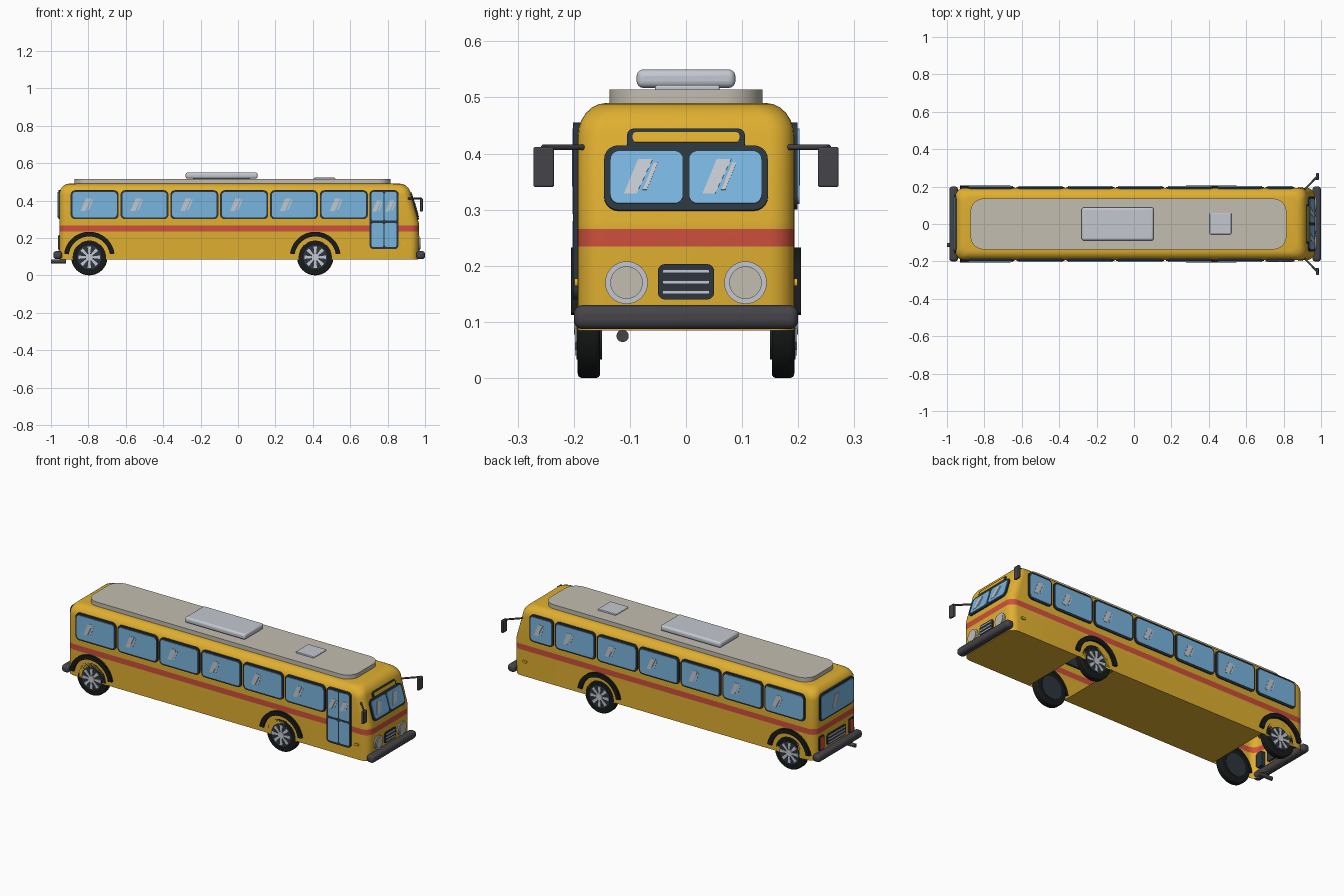
import bpy, bmesh, math
from mathutils import Vector

old = bpy.data.objects.get("Cube")
if old:
    bpy.data.objects.remove(old, do_unlink=True)


def material(name, *rgb):
    m = bpy.data.materials.new(name)
    m.use_nodes = True
    m.diffuse_color = (*rgb, 1)
    m.node_tree.nodes["Principled BSDF"].inputs["Base Color"].default_value = (*rgb, 1)
    return m


YELLOW = material("body yellow", 0.74, 0.43, 0.03)
RED = material("stripe red", 0.62, 0.08, 0.045)
GLASS = material("window blue", 0.19, 0.46, 0.73)
TRIM = material("dark trim", 0.026, 0.036, 0.048)
RUBBER = material("tyre black", 0.009, 0.01, 0.01)
GREY = material("bumper grey", 0.06, 0.058, 0.068)
BEIGE = material("roof beige", 0.54, 0.51, 0.44)
SILVER = material("silver", 0.55, 0.58, 0.63)
AMBER = material("amber", 0.9, 0.5, 0.03)


def finish(name, bm, *mats, bevel=0, smooth=True):
    bmesh.ops.recalc_face_normals(bm, faces=bm.faces[:])
    me = bpy.data.meshes.new(name)
    bm.to_mesh(me)
    bm.free()
    ob = bpy.data.objects.new(name, me)
    bpy.context.collection.objects.link(ob)
    for m in mats:
        me.materials.append(m)
    if bevel:
        b = ob.modifiers.new("bevel", "BEVEL")
        b.width, b.segments, b.limit_method = bevel, 4, "ANGLE"
    bpy.ops.object.select_all(action="DESELECT")
    ob.select_set(True)
    bpy.context.view_layer.objects.active = ob
    if smooth:
        bpy.ops.object.shade_smooth_by_angle(angle=math.radians(35))
    return ob


def rrect(u0, u1, v0, v1, r, n=5):
    """Outline of a rounded rectangle."""
    pts = []
    corners = [(u1 - r, v1 - r), (u0 + r, v1 - r), (u0 + r, v0 + r), (u1 - r, v0 + r)]
    for q, (cu, cv) in enumerate(corners):
        for i in range(n + 1):
            a = (q + i / n) * math.pi / 2
            pts.append((cu + r * math.cos(a), cv + r * math.sin(a)))
    return pts


def plate(name, pts, plane, d0, d1, mat):
    """Extrude a 2D outline on a plane (origin, u, v) between two depths."""
    o, u, v = (Vector(p) for p in plane)
    n = u.cross(v).normalized()
    bm = bmesh.new()
    low, top = ([bm.verts.new(o + u * a + v * b + n * d) for a, b in pts] for d in (d0, d1))
    bm.faces.new(low)
    bm.faces.new(top)
    for i in range(len(pts)):
        j = (i + 1) % len(pts)
        bm.faces.new((low[i], low[j], top[j], top[i]))
    return finish(name, bm, mat)


def box(name, x0, x1, y0, y1, z0, z1, mat, bevel=0.004):
    bm = bmesh.new()
    bmesh.ops.create_cube(bm, size=1)
    for w in bm.verts:
        w.co = ((x0 + x1) / 2 + w.co.x * (x1 - x0), (y0 + y1) / 2 + w.co.y * (y1 - y0),
                (z0 + z1) / 2 + w.co.z * (z1 - z0))
    return finish(name, bm, mat, bevel=bevel)


def tube(name, a, b, r, mat, seg=32, bevel=0):
    a, b = Vector(a), Vector(b)
    bm = bmesh.new()
    bmesh.ops.create_cone(bm, cap_ends=True, segments=seg, radius1=r, radius2=r, depth=(b - a).length)
    q = (b - a).to_track_quat("Z", "Y")
    for w in bm.verts:
        w.co = q @ w.co + (a + b) / 2
    return finish(name, bm, mat, bevel=bevel)


# Planes whose first axis points to the viewer's right
W = 0.193
UP = (0, 0, 1)
RIGHT = ((0, -W, 0), (1, 0, 0), UP)
LEFT = ((0, W, 0), (-1, 0, 0), UP)
NOSE = ((0.967, 0, 0), (0, 1, 0), UP)
REAR = ((-0.955, 0, 0), (0, -1, 0), UP)
SCREEN = ((1.048, 0, 0), (0, 1, 0), (-0.287, 0, 1))
ROOF = ((0, 0, 0), (1, 0, 0), (0, 1, 0))
AXLES = (-0.795, 0.413)
HUB_Z = 0.097

# Body shell lofted through rounded plan sections
levels = [(0.085, 0.963, 0), (0.234, 0.967, 0), (0.266, 0.967, 0), (0.28, 0.967, 0), (0.43, 0.925, 0)]
for i in range(1, 7):
    a = i * math.pi / 12
    levels.append((0.43 + 0.06 * math.sin(a), 0.925 - 0.008 * i / 6, 0.05 * (1 - math.cos(a))))
bm = bmesh.new()
rings = []
for z, x1, inset in levels:
    outline = rrect(-0.955 + inset, x1 - inset, -W + inset, W - inset, 0.045, 6)
    rings.append([bm.verts.new((x, y, z)) for x, y in outline])
for lo, hi in zip(rings, rings[1:]):
    for i in range(len(lo)):
        j = (i + 1) % len(lo)
        f = bm.faces.new((lo[i], lo[j], hi[j], hi[i]))
        f.material_index = int(0.234 < f.calc_center_median().z < 0.266)
bm.faces.new(rings[0])
bm.faces.new(rings[-1])
body = finish("body", bm, YELLOW, RED, smooth=False)

# Wheel openings
for x in AXLES:
    cutter = tube("wheel_cutter", (x, -0.4, HUB_Z), (x, 0.4, HUB_Z), 0.116, YELLOW, 40)
    mod = body.modifiers.new("opening", "BOOLEAN")
    mod.object, mod.operation, mod.solver = cutter, "DIFFERENCE", "EXACT"
    bpy.context.view_layer.objects.active = body
    bpy.ops.object.modifier_apply(modifier=mod.name)
    bpy.data.objects.remove(cutter, do_unlink=True)
bm = bmesh.new()
bm.from_mesh(body.data)
inner = []
for f in bm.faces:
    c = f.calc_center_median()
    well = any(math.hypot(c.x - x, c.z - HUB_Z) < 0.118 for x in AXLES) and abs(f.normal.y) < 0.1
    if well or (c.x < -0.9 and f.normal.z < -0.9):
        inner.append(f)
bmesh.ops.delete(bm, geom=inner, context="FACES")
bm.to_mesh(body.data)
bm.free()
bpy.ops.object.select_all(action="DESELECT")
body.select_set(True)
bpy.context.view_layer.objects.active = body
bpy.ops.object.shade_smooth_by_angle(angle=math.radians(35))


def glint(plane, u, v, s=1.0):
    for b0, b1, t0, t1, h in ((-0.045, -0.02, -0.017, 0.012, 0.034), (-0.008, 0, 0.014, 0.022, 0.027)):
        pts = [(u + b0 * s, v - h * s), (u + b1 * s, v - h * s), (u + t1 * s, v + h * s), (u + t0 * s, v + h * s)]
        plate("glass_glint", pts, plane, 0.006, 0.0105, SILVER)


def pane(plane, u0, u1, v0, v1, r=0.016):
    plate("window_glass", rrect(u0, u1, v0, v1, r), plane, 0, 0.009, GLASS)


def window(plane, u0, u1, v0, v1, shift=-0.03):
    plate("window_frame", rrect(u0, u1, v0, v1, 0.025), plane, -0.012, 0.006, TRIM)
    pane(plane, u0 + 0.01, u1 - 0.01, v0 + 0.01, v1 - 0.01)
    glint(plane, (u0 + u1) / 2 + shift, (v0 + v1) / 2)


# Side windows
for i in range(6):
    x = -0.895 + i * 0.2665
    window(RIGHT, x, x + 0.257, 0.3, 0.455)
    window(LEFT, -x - 0.257, -x, 0.3, 0.455)
window(LEFT, -0.858, -0.704, 0.3, 0.455, 0)

# Folding door with four panes
plate("door_frame", rrect(0.704, 0.858, 0.14, 0.455, 0.02), RIGHT, -0.012, 0.008, TRIM)
for u in (0.714, 0.784):
    pane(RIGHT, u, u + 0.064, 0.292, 0.445, 0.01)
    pane(RIGHT, u, u + 0.064, 0.152, 0.28, 0.01)
    glint(RIGHT, u + 0.042, 0.37, 0.85)

# Windscreen, destination sign and rear window
plate("windscreen_frame", rrect(-0.146, 0.146, 0.298, 0.413, 0.025), SCREEN, -0.012, 0.006, TRIM)
for c in (-0.07, 0.07):
    pane(SCREEN, c - 0.065, c + 0.065, 0.309, 0.403)
    glint(SCREEN, c, 0.357, 0.9)
plate("sign_frame", rrect(-0.105, 0.105, 0.405, 0.443, 0.012), SCREEN, -0.012, 0.006, TRIM)
plate("sign_panel", rrect(-0.095, 0.095, 0.418, 0.436, 0.006), SCREEN, 0, 0.008, YELLOW)
window(REAR, -0.155, 0.155, 0.3, 0.455, 0)

# Grilles and lamps
for plane, w in ((NOSE, 0.05), (REAR, 0.085)):
    plate("grille", rrect(-w, w, 0.14, 0.203, 0.012), plane, -0.01, 0.004, TRIM)
    for z in (0.153, 0.171, 0.19):
        plate("grille_bar", rrect(-w + 0.008, w - 0.008, z - 0.003, z + 0.003, 0.002), plane, 0, 0.008, SILVER)
for s in (-1, 1):
    y = 0.106 * s
    tube("headlight_ring", (0.95, y, 0.17), (0.972, y, 0.17), 0.038, SILVER)
    tube("headlight_lens", (0.95, y, 0.17), (0.976, y, 0.17), 0.029, BEIGE)
    y = 0.135 * s
    plate("tail_light_frame", rrect(y - 0.024, y + 0.024, 0.133, 0.217, 0.012), REAR, -0.02, 0.004, TRIM)
    plate("tail_light", rrect(y - 0.017, y + 0.017, 0.14, 0.21, 0.008), REAR, 0, 0.008, RED)
    # Mirrors
    tube("mirror_arm", (0.91, 0.182 * s, 0.411), (0.98, 0.255 * s, 0.411), 0.005, GREY, 12)
    box("mirror", 0.973, 0.988, *sorted((0.235 * s, 0.272 * s)), 0.34, 0.412, GREY)
for plane, u in ((RIGHT, 0.89), (LEFT, -0.89)):
    plate("side_indicator", rrect(u - 0.014, u + 0.014, 0.163, 0.177, 0.006), plane, -0.005, 0.006, AMBER)

# Bumpers and exhaust
box("front_bumper", 0.954, 1.0, -0.2, 0.2, 0.087, 0.13, GREY, 0.016)
box("rear_bumper", -0.987, -0.941, -0.2, 0.2, 0.087, 0.13, GREY, 0.016)
tube("exhaust_pipe", (-1.0, -0.113, 0.075), (-0.92, -0.113, 0.075), 0.011, GREY, 16)

# Roof
plate("roof_panel", rrect(-0.874, 0.815, -0.136, 0.136, 0.07, 8), ROOF, 0.48, 0.514, BEIGE)
box("vent_base", -0.24, 0.065, -0.055, 0.055, 0.51, 0.525, SILVER)
box("roof_vent", -0.28, 0.105, -0.088, 0.088, 0.517, 0.55, SILVER, 0.012)
box("roof_hatch", 0.405, 0.52, -0.055, 0.06, 0.51, 0.522, SILVER)

# Wheels and arches
for x in AXLES:
    for plane, s in ((RIGHT, -1), (LEFT, 1)):
        u = -s * x
        arc = [math.pi * (0.045 + 0.91 * i / 24) for i in range(25)]
        ring = [(u + 0.136 * math.cos(a), HUB_Z + 0.136 * math.sin(a)) for a in arc]
        ring += [(u + 0.111 * math.cos(a), HUB_Z + 0.111 * math.sin(a)) for a in reversed(arc)]
        plate("wheel_arch", ring, plane, -0.012, 0.012, RUBBER)
        tube("tyre", (x, 0.153 * s, HUB_Z), (x, 0.193 * s, HUB_Z), HUB_Z, RUBBER, 40, 0.008)
        tube("wheel_rim", (x, 0.15 * s, HUB_Z), (x, 0.195 * s, HUB_Z), 0.064, TRIM)
        tube("wheel_hub", (x, 0.18 * s, HUB_Z), (x, 0.2 * s, HUB_Z), 0.019, SILVER, 20)
        for k in range(8):
            a = k * math.pi / 4
            spoke = [(u + r * math.cos(a + t), HUB_Z + r * math.sin(a + t))
                     for r, t in ((0.014, -0.3), (0.058, -0.16), (0.058, 0.16), (0.014, 0.3))]
            plate("wheel_spoke", spoke, plane, 0, 0.005, SILVER)
